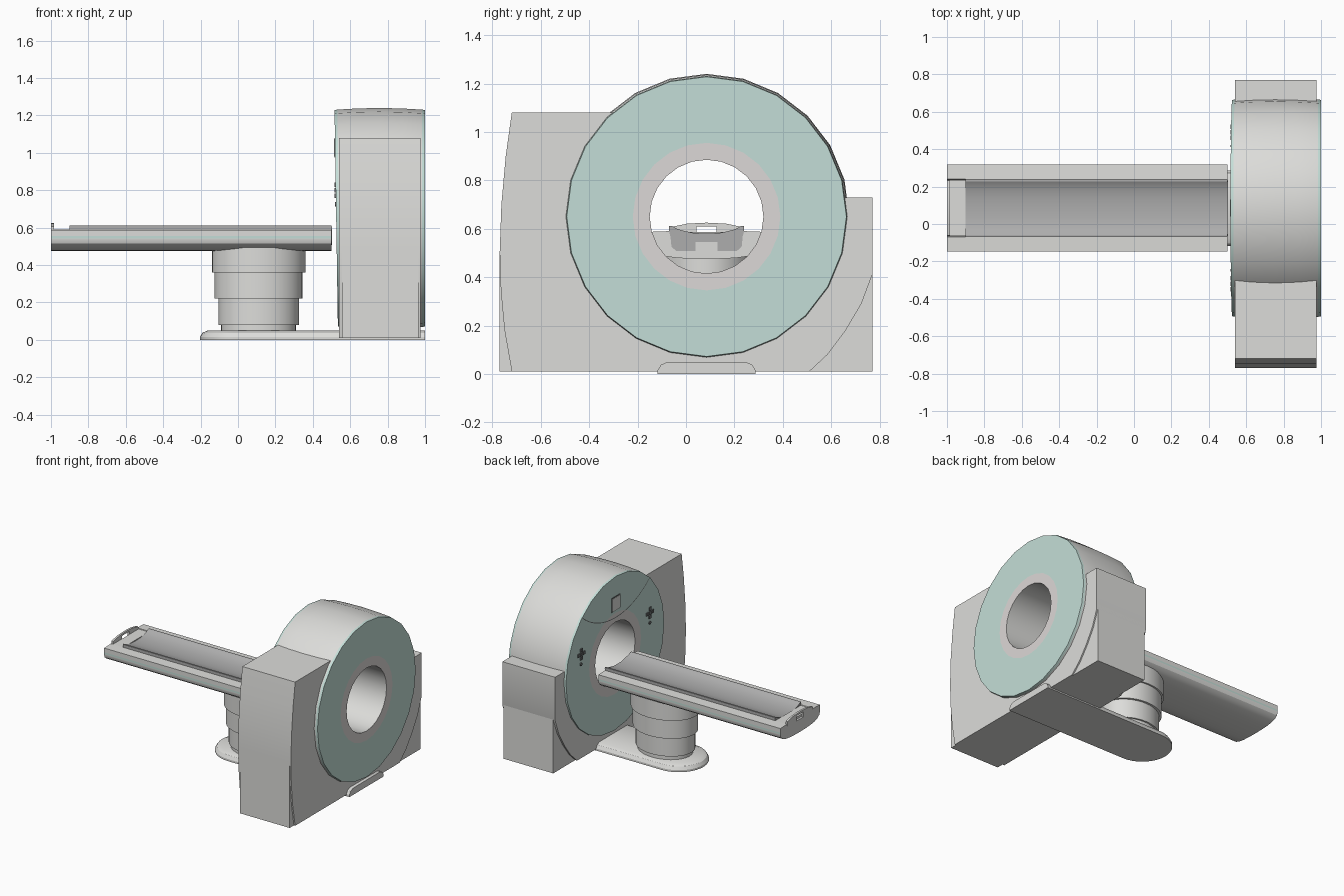
import bpy, bmesh
from math import sin, cos, radians

cube = bpy.data.objects.get("Cube")
if cube:
    bpy.data.objects.remove(cube)

CY, CZ = 0.085, 0.65      # bore axis


def material(name, rgb):
    m = bpy.data.materials.new(name)
    m.use_nodes = True
    m.diffuse_color = (*rgb, 1)
    m.node_tree.nodes["Principled BSDF"].inputs["Base Color"].default_value = (*rgb, 1)
    return m


GREY = material("light grey", (0.72, 0.72, 0.70))
TEAL = material("pale teal", (0.55, 0.73, 0.68))
RING = material("warm grey", (0.72, 0.69, 0.68))
MID = material("mid grey", (0.42, 0.42, 0.42))
DARK = material("dark grey", (0.15, 0.16, 0.16))


def finish(name, bm, mats):
    bmesh.ops.recalc_face_normals(bm, faces=bm.faces)
    me = bpy.data.meshes.new(name)
    bm.to_mesh(me)
    bm.free()
    for m in mats:
        me.materials.append(m)
    ob = bpy.data.objects.new(name, me)
    bpy.context.collection.objects.link(ob)
    bpy.ops.object.select_all(action='DESELECT')
    ob.select_set(True)
    bpy.context.view_layer.objects.active = ob
    bpy.ops.object.shade_smooth_by_angle(angle=radians(28))
    return ob


def skin(name, rings, mats, loop=False, slots=None):
    """Bridge equal rings of points; cap the ends or join them in a loop."""
    bm = bmesh.new()
    vs = [[bm.verts.new(p) for p in ring] for ring in rings]
    n = len(vs[0])
    for k in range(len(vs) if loop else len(vs) - 1):
        a, b = vs[k], vs[(k + 1) % len(vs)]
        for i in range(n):
            f = bm.faces.new((a[i], a[(i + 1) % n], b[(i + 1) % n], b[i]))
            f.material_index = slots[k] if slots else 0
    if not loop:
        bm.faces.new(vs[0])
        bm.faces.new(vs[-1])
    return finish(name, bm, mats)


def prism(name, outline, x0, x1, mats):
    """Extrude a (y, z) outline along x."""
    return skin(name, [[(x, y, z) for y, z in outline] for x in (x0, x1)], mats)


def mirrored(half):
    """Mirror a (distance, z) half outline about the bore axis plane."""
    return [(CY + d, z) for d, z in half] + [(CY - d, z) for d, z in reversed(half) if d > 0]


def box(name, lo, hi, mat):
    (x0, y0, z0), (x1, y1, z1) = lo, hi
    return prism(name, [(y0, z0), (y1, z0), (y1, z1), (y0, z1)], x0, x1, [mat])


def face_x(z):
    """The table-side face leans slightly."""
    return 0.525 + (CZ - z) * 0.0155


# Gantry drum: ring, end discs, rims, bulged shell and bore
profile = [(0.525, 0.235), (0.525, 0.305), (0.525, 0.578), (0.54, 0.581), (0.63, 0.587),
           (0.755, 0.59), (0.88, 0.587), (0.985, 0.581), (1.0, 0.578), (1.0, 0.305), (1.0, 0.235)]
rings = []
for x, r in profile:
    ring = []
    for i in range(24):
        a = radians(15 * i)
        z = CZ + r * sin(a)
        ring.append((x + (face_x(z) - 0.525 if x < 0.6 else 0), CY + r * cos(a), z))
    rings.append(ring)
skin("gantry_drum", rings, [GREY, TEAL, RING], loop=True,
     slots=[2, 1, 1, 0, 0, 0, 0, 1, 1, 2, 0])

# Gantry housing, tall on one side, cradling the drum
outline = [(-0.72, 1.08), (-0.745, 0.9), (-0.763, 0.7), (-0.77, 0.5), (-0.765, 0.34),
           (-0.75, 0.18), (-0.72, 0.01), (0.51, 0.01), (0.585, 0.08), (0.66, 0.18),
           (0.725, 0.29), (0.77, 0.41), (0.77, 0.73)]
for deg in range(10, -226, -15):
    outline.append((CY + 0.45 * cos(radians(deg)), CZ + 0.45 * sin(radians(deg))))
outline.append((-0.233, 1.08))
prism("gantry_housing", outline, 0.54, 0.975, [GREY])

# Recessed lower corners of the housing
box("front_corner", (0.555, -0.77, 0.01), (0.965, -0.6, 0.5), GREY)
box("rear_corner", (0.555, 0.5, 0.01), (0.965, 0.77, 0.45), GREY)

# Control panel seam on the table side
bm = bmesh.new()
prev = None
for i in range(17):
    a = radians(-40 + 5 * i)
    pair = []
    for r in (0.607, 0.613):
        z = 1.53 - r * cos(a)
        pair.append(bm.verts.new((face_x(z) - 0.002, CY + r * sin(a), z)))
    if prev:
        bm.faces.new((prev[0], prev[1], pair[1], pair[0]))
    prev = pair
finish("panel_seam", bm, [DARK])

# Screen and its frame
fx = face_x(1.03)
box("screen_frame", (fx - 0.004, CY - 0.052, 0.975), (fx + 0.002, CY + 0.052, 1.08), DARK)
box("screen", (fx - 0.006, CY - 0.046, 0.981), (fx + 0.002, CY + 0.046, 1.074), GREY)

# Button crosses either side
fx = face_x(0.8)
for side, label in ((-1, "front"), (1, "rear")):
    for k, (dy, dz) in enumerate([(0, 0), (1, 0), (-1, 0), (0, 1), (0, -1)]):
        y, z = CY + side * 0.405 + dy * 0.03, 0.8 + dz * 0.03
        box(f"{label}_button_{k + 1}", (fx - 0.007, y - 0.012, z - 0.012),
            (fx + 0.003, y + 0.012, z + 0.012), DARK)
    y = CY + side * 0.405
    dial = [(y + 0.012 * cos(radians(30 * i)), 0.725 + 0.012 * sin(radians(30 * i)))
            for i in range(12)]
    prism(f"{label}_dial", dial, fx - 0.005, fx + 0.003, [DARK])

# Table top with rounded underside, rails and a side stripe
table = prism("table", mirrored([
    (0, 0.475), (0.06, 0.476), (0.12, 0.479), (0.17, 0.486), (0.205, 0.499), (0.225, 0.515),
    (0.2325, 0.535), (0.2325, 0.543), (0.2325, 0.555), (0.2325, 0.587), (0.155, 0.59),
    (0.15, 0.57), (0, 0.57)]), -1.0, 0.5, [GREY, TEAL])
for f in table.data.polygons:
    if abs(f.normal.y) > 0.9 and 0.545 < f.center.z < 0.553:
        f.material_index = 1

# Concave cushion, flat end pad, end handle and end plate
prism("cushion", mirrored([(0, 0.565), (0.155, 0.565), (0.155, 0.612), (0.143, 0.612),
                           (0.125, 0.601), (0.095, 0.59), (0.05, 0.582), (0, 0.58)]),
      -0.9, 0.5, [MID])
box("end_pad", (-0.985, CY - 0.15, 0.565), (-0.9, CY + 0.15, 0.587), GREY)
prism("end_handle", mirrored([(0, 0.609), (0.042, 0.609), (0.042, 0.57), (0.15, 0.57),
                              (0.147, 0.607), (0.08, 0.621), (0, 0.625)]), -1.0, -0.985, [GREY])
prism("end_plate", mirrored([(0, 0.545), (0.045, 0.545), (0.045, 0.508), (0.125, 0.508),
                             (0.145, 0.525), (0.153, 0.605), (0.045, 0.58), (0, 0.58)]),
      0.498, 0.503, [MID])

# Stepped pedestal
steps = [(0.2, 0.04), (0.2, 0.08), (0.215, 0.08), (0.215, 0.22), (0.235, 0.22),
         (0.235, 0.36), (0.25, 0.36), (0.25, 0.495)]
skin("pedestal", [[(0.11 + r * cos(radians(10 * i)), CY + 0.8 * r * sin(radians(10 * i)), z)
                   for i in range(36)] for r, z in steps], [GREY])

# Floor plate with a round end and soft top edge
rings = []
for inset, z in ((0, 0), (0, 0.015), (0.013, 0.037), (0.04, 0.05)):
    r = 0.202 - inset
    ring = [(-0.002 + r * cos(radians(a)), CY + r * sin(radians(a)), z)
            for a in range(90, 271, 10)]
    rings.append(ring + [(1.0, CY - r, z), (1.0, CY + r, z)])
skin("floor_plate", rings, [GREY])
